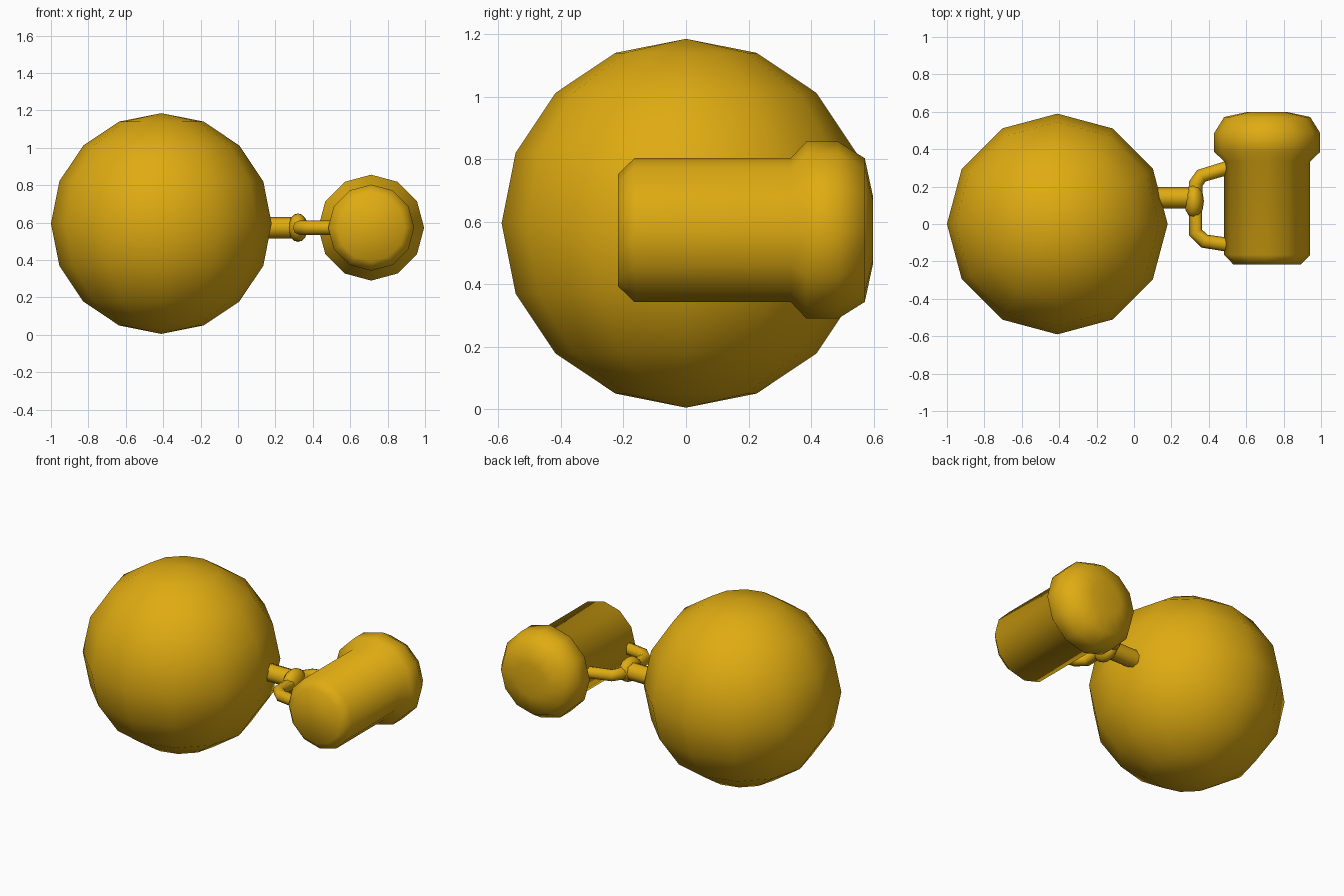
import bpy
import bmesh
from math import cos, sin, pi
from mathutils import Matrix

cube = bpy.data.objects.get("Cube")
if cube:
    bpy.data.objects.remove(cube, do_unlink=True)

gold = bpy.data.materials.new("gold")
gold.use_nodes = True
colour = (0.74, 0.41, 0.006, 1)
gold.diffuse_color = colour
gold.node_tree.nodes["Principled BSDF"].inputs["Base Color"].default_value = colour

SIDES = 12
AXIS_Z = 0.573


def add_mesh(name, bm):
    """Turn a bmesh into a smooth gold object."""
    bmesh.ops.recalc_face_normals(bm, faces=bm.faces)
    for face in bm.faces:
        face.smooth = True
    mesh = bpy.data.meshes.new(name)
    bm.to_mesh(mesh)
    bm.free()
    mesh.materials.append(gold)
    obj = bpy.data.objects.new(name, mesh)
    bpy.context.collection.objects.link(obj)
    return obj


def ball(name, centre, radii, segments, rings):
    bm = bmesh.new()
    bmesh.ops.create_uvsphere(bm, u_segments=segments, v_segments=rings, radius=1,
                              matrix=Matrix.LocRotScale(None, None, radii))
    add_mesh(name, bm).location = centre


def lathe_y(name, centre, profile):
    """Revolve (y, radius) pairs around an axis along y, with capped ends."""
    bm = bmesh.new()
    rings = [[bm.verts.new((r * cos(2 * pi * i / SIDES), y, r * sin(2 * pi * i / SIDES)))
              for i in range(SIDES)] for y, r in profile]
    for a, b in zip(rings, rings[1:]):
        for i in range(SIDES):
            j = (i + 1) % SIDES
            bm.faces.new((a[i], a[j], b[j], b[i]))
    bm.faces.new(rings[0])
    bm.faces.new(rings[-1])
    add_mesh(name, bm).location = centre


def tube(name, points, radius):
    """Round tube along a path in the horizontal plane."""
    curve = bpy.data.curves.new(name, "CURVE")
    curve.dimensions = "3D"
    curve.bevel_depth = radius
    curve.bevel_resolution = 2
    curve.use_fill_caps = True
    path = curve.splines.new("POLY")
    path.points.add(len(points) - 1)
    for point, (x, y) in zip(path.points, points):
        point.co = (x, y, AXIS_Z, 1)
    path.use_smooth = True
    curve.materials.append(gold)
    obj = bpy.data.objects.new(name, curve)
    bpy.context.collection.objects.link(obj)
    bpy.ops.object.select_all(action="DESELECT")
    obj.select_set(True)
    bpy.context.view_layer.objects.active = obj
    bpy.ops.object.convert(target="MESH")


# Large round body
ball("body_sphere", (-0.41, 0, 0.595), (0.59, 0.59, 0.59), SIDES, 8)

# Barrel with a flared, rounded rear cap
lathe_y("barrel", (0.712, 0, AXIS_Z), [
    (-0.217, 0.18), (-0.165, 0.23), (0.335, 0.23), (0.385, 0.283),
    (0.487, 0.283), (0.572, 0.23), (0.598, 0.11)])

# Link between the body and the handle
tube("link_rod", [(0.08, 0.14), (0.32, 0.14)], 0.057)
ball("link_joint", (0.321, 0.122, AXIS_Z), (0.053, 0.093, 0.076), SIDES, 8)

# Bracket-shaped handle
tube("handle", [(0.55, 0.315), (0.36, 0.258), (0.33, 0.215),
                (0.328, -0.045), (0.378, -0.092), (0.55, -0.118)], 0.038)
